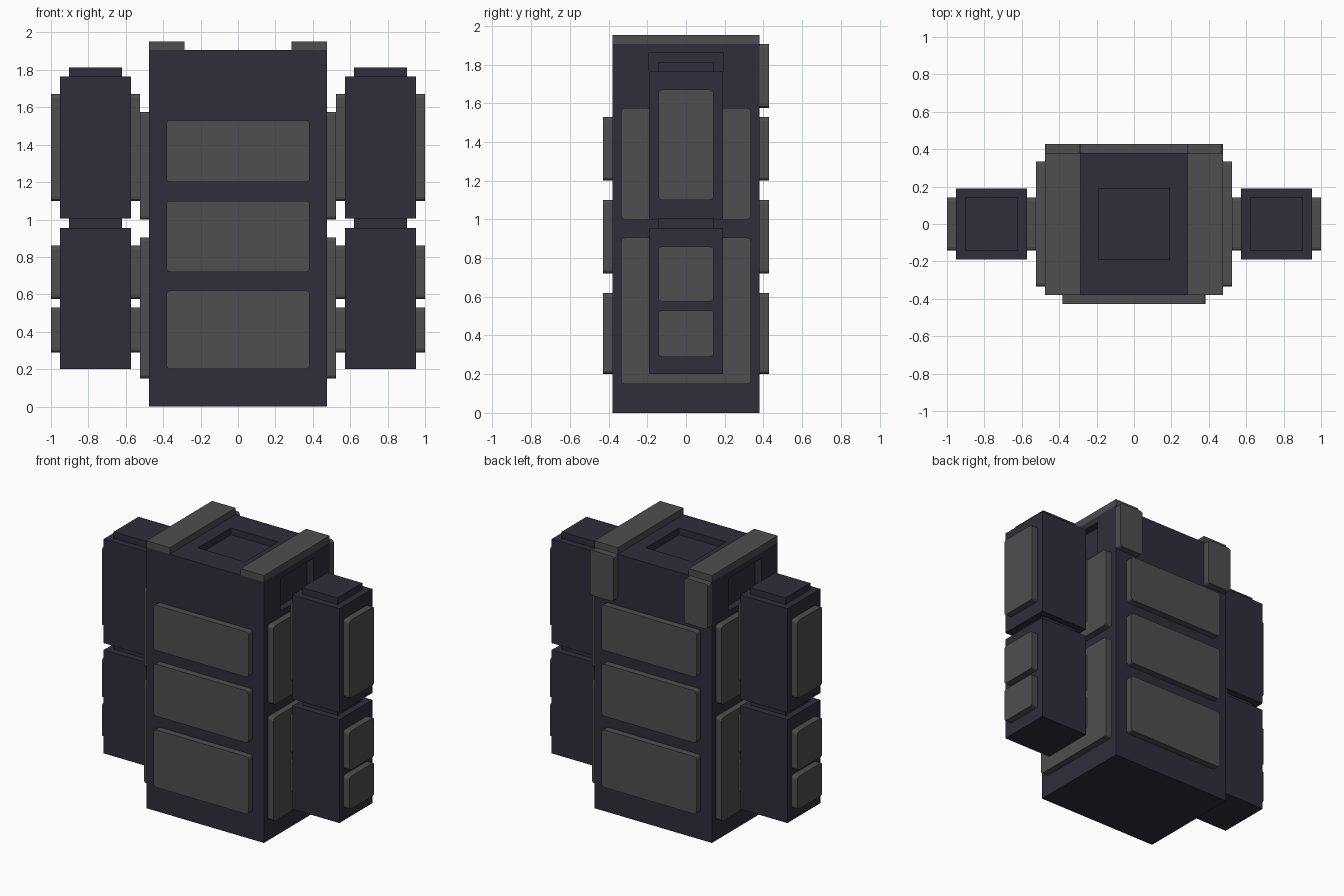
import bpy, bmesh

cube = bpy.data.objects.get("Cube")
if cube:
    bpy.data.objects.remove(cube, do_unlink=True)


def material(name, rgb):
    m = bpy.data.materials.new(name)
    m.use_nodes = True
    col = (*rgb, 1.0)
    m.diffuse_color = col
    bsdf = m.node_tree.nodes["Principled BSDF"]
    bsdf.inputs["Base Color"].default_value = col
    bsdf.inputs["Roughness"].default_value = 0.8
    return m


NAVY = material("dark navy", (0.028, 0.026, 0.043))
GREY = material("dark grey", (0.077, 0.077, 0.077))


def box(name, xr, yr, zr, mat, round_axis=None, radius=0.02):
    """Box from ranges; the four edges along round_axis can be rounded."""
    bm = bmesh.new()
    bmesh.ops.create_cube(bm, size=1)
    for v in bm.verts:
        v.co = [(r[0] + r[1]) / 2 + c * (r[1] - r[0])
                for r, c in zip((xr, yr, zr), v.co)]
    if round_axis is not None:
        edges = [e for e in bm.edges
                 if abs((e.verts[0].co - e.verts[1].co)[round_axis]) > 1e-4]
        bmesh.ops.bevel(bm, geom=edges, offset=radius, segments=3,
                        profile=0.5, affect='EDGES')
    me = bpy.data.meshes.new(name)
    bm.to_mesh(me)
    bm.free()
    me.materials.append(mat)
    ob = bpy.data.objects.new(name, me)
    bpy.context.collection.objects.link(ob)
    return ob


def span(s, a, b):
    """Range a..b on the +x side, mirrored when s is -1."""
    return (a, b) if s > 0 else (-b, -a)


# Torso with shallow neck and shoulder recesses
TOP = 1.905
torso = box("torso", (-0.475, 0.475), (-0.38, 0.38), (0, TOP), NAVY)
cutters = [box("neck_cutter", (-0.19, 0.19), (-0.19, 0.19), (TOP - 0.05, TOP + 0.1), NAVY)]
for s in (1, -1):
    cutters.append(box("shoulder_cutter", span(s, 0.425, 0.6), (-0.19, 0.19), (1.62, 1.86), NAVY))
for c in cutters:
    c.hide_render = True
    mod = torso.modifiers.new("recess", 'BOOLEAN')
    mod.operation = 'DIFFERENCE'
    mod.solver = 'EXACT'
    mod.object = c
bpy.context.view_layer.objects.active = torso
for mod in list(torso.modifiers):
    bpy.ops.object.modifier_apply(modifier=mod.name)
for c in cutters:
    bpy.data.objects.remove(c, do_unlink=True)

# Three armour plates on both the front and the back
for i, zr in enumerate([(0.2, 0.62), (0.72, 1.1), (1.2, 1.53)]):
    box(f"front_plate_{i + 1}", (-0.383, 0.383), (-0.428, -0.38), zr, GREY, 1)
    box(f"back_plate_{i + 1}", (-0.383, 0.383), (0.38, 0.428), zr, GREY, 1)

for s, side in ((1, "left"), (-1, "right")):
    # Torso side plates
    for part, zr in (("lower", (0.15, 0.905)), ("upper", (1.0, 1.575))):
        box(f"{side}_{part}_side_plate", span(s, 0.475, 0.523), (-0.335, 0.335), zr, GREY, 0)

    # Shoulder straps over the top and down the back
    box(f"{side}_top_strap", span(s, 0.285, 0.475), (-0.38, 0.38), (TOP, 1.953), GREY)
    box(f"{side}_back_strap", span(s, 0.285, 0.475), (0.38, 0.428), (1.575, TOP), GREY, 1)

    # Arm blocks joined by narrower blocks
    arm_x, joint_x = span(s, 0.573, 0.952), span(s, 0.62, 0.904)
    box(f"{side}_forearm", arm_x, (-0.19, 0.19), (0.2, 0.955), NAVY)
    box(f"{side}_elbow", joint_x, (-0.143, 0.143), (0.955, 1.005), NAVY)
    box(f"{side}_upper_arm", arm_x, (-0.19, 0.19), (1.005, 1.765), NAVY)
    box(f"{side}_arm_cap", joint_x, (-0.143, 0.143), (1.765, 1.813), NAVY)

    # Arm plates on the inner and outer faces
    for part, zr in (("wrist", (0.29, 0.53)), ("forearm", (0.575, 0.86)), ("upper_arm", (1.1, 1.67))):
        box(f"{side}_{part}_outer_plate", span(s, 0.952, 1.0), (-0.143, 0.143), zr, GREY, 0)
        box(f"{side}_{part}_inner_plate", span(s, 0.525, 0.573), (-0.143, 0.143), zr, GREY, 0)
